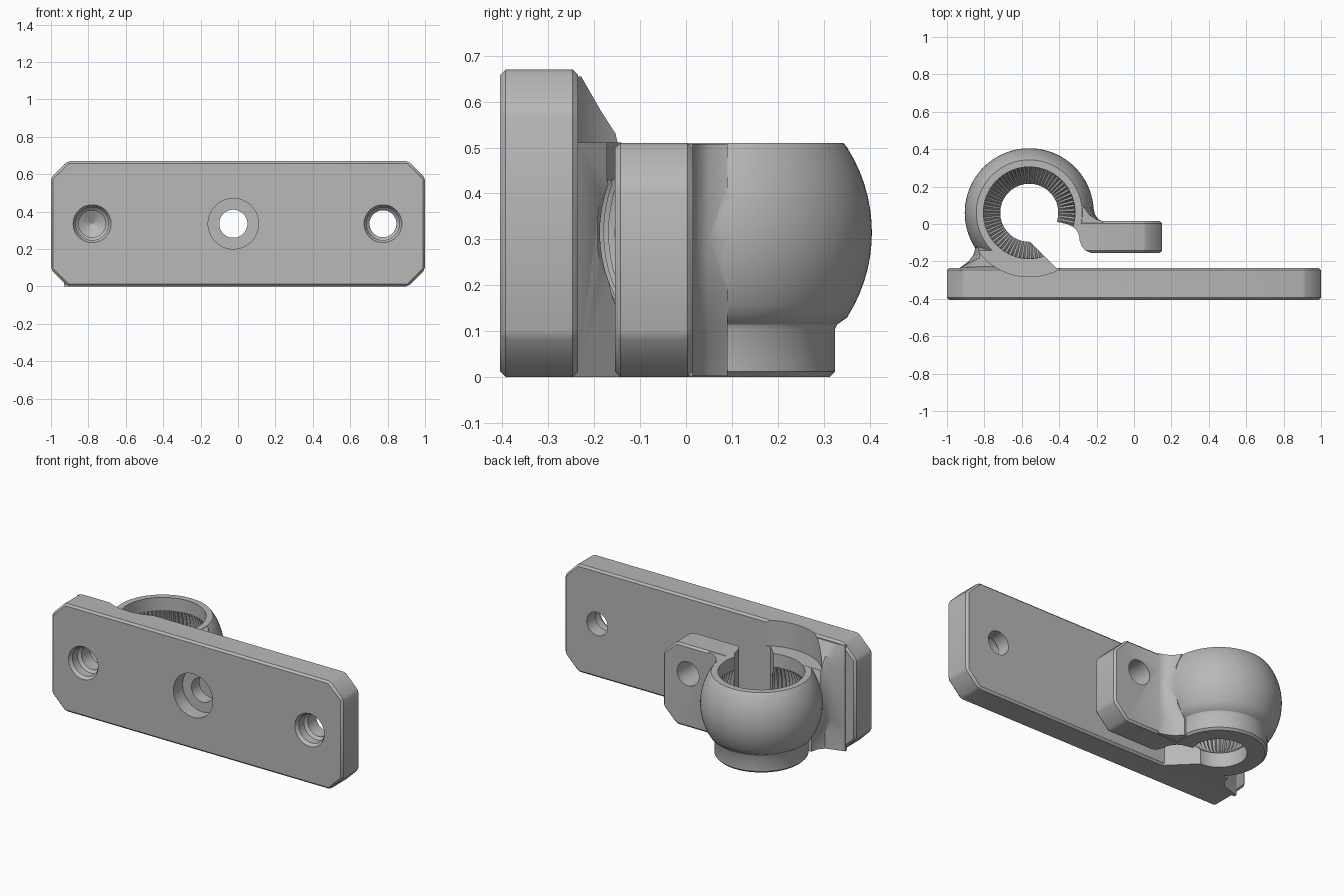
import bpy, bmesh, math
from mathutils import Vector, Matrix

cube = bpy.data.objects.get("Cube")
if cube:
    bpy.data.objects.remove(cube, do_unlink=True)

grey = bpy.data.materials.new("plain_grey")
grey.use_nodes = True
GREY = (0.48, 0.48, 0.48, 1)
grey.diffuse_color = GREY
grey.node_tree.nodes["Principled BSDF"].inputs["Base Color"].default_value = GREY

CX, CY, CZ = -0.56, 0.06, 0.315   # centre of the ball-shaped ring
TOP = 0.51                        # height of ring and arm
BACK = -0.235                     # rear face of the plate


def make(name, bm):
    bmesh.ops.recalc_face_normals(bm, faces=bm.faces)
    me = bpy.data.meshes.new(name)
    bm.to_mesh(me)
    bm.free()
    me.materials.append(grey)
    ob = bpy.data.objects.new(name, me)
    bpy.context.collection.objects.link(ob)
    return ob


def skin(name, loops):
    """Closed solid through a stack of loops with equal point counts."""
    bm = bmesh.new()
    rings = [[bm.verts.new(p) for p in loop] for loop in loops]
    n = len(rings[0])
    for a, b in zip(rings, rings[1:]):
        for i in range(n):
            j = (i + 1) % n
            bm.faces.new((a[i], a[j], b[j], b[i]))
    bm.faces.new(rings[0])
    bm.faces.new(rings[-1])
    return make(name, bm)


def lathe(name, profile, centre, seg=96, axis="Z", rib=0.0):
    """Revolve (radius, height, ribbed) rows; ribs pull in alternate points."""
    loops = []
    turn = Matrix.Rotation(-math.pi / 2, 3, "X") if axis == "Y" else Matrix.Identity(3)
    for r, h, ribbed in profile:
        loop = []
        for i in range(seg):
            rr = r * (1 - rib) if ribbed and i % 2 else r
            a = math.tau * i / seg
            p = turn @ Vector((rr * math.cos(a), rr * math.sin(a), h))
            loop.append(p + Vector(centre))
        loops.append(loop)
    return skin(name, loops)


def apply_mod(ob, mod):
    bpy.ops.object.select_all(action="DESELECT")
    bpy.context.view_layer.objects.active = ob
    ob.select_set(True)
    bpy.ops.object.modifier_apply(modifier=mod.name)


def combine(ob, other, op):
    mod = ob.modifiers.new("join", "BOOLEAN")
    mod.operation, mod.solver, mod.object = op, "EXACT", other
    apply_mod(ob, mod)
    bpy.data.objects.remove(other, do_unlink=True)


def cut_corner_slab(name, x0, x1, y0, y1, h, left, right, c=0.09):
    """Upright slab with optional cut corners and a small edge bevel."""
    pts = []
    pts += [(x0 + c, 0), (x0, c)] if left else [(x0, 0)]
    pts += [(x0, h - c), (x0 + c, h)] if left else [(x0, h)]
    pts += [(x1 - c, h), (x1, h - c)] if right else [(x1, h)]
    pts += [(x1, c), (x1 - c, 0)] if right else [(x1, 0)]
    ob = skin(name, [[(x, y, z) for x, z in pts] for y in (y0, y1)])
    mod = ob.modifiers.new("edge", "BEVEL")
    mod.width, mod.segments = 0.012, 1
    mod.limit_method = "ANGLE"
    apply_mod(ob, mod)
    return ob


# Ball-shaped ring standing on a short collar
R = 0.345
profile = [(0.253, 0, 0), (0.265, 0.012, 0), (0.265, 0.105, 0), (0.27, 0.115, 0)]
for i in range(15):
    z = 0.13 + i * (0.5 - 0.13) / 14
    profile.append((math.sqrt(R * R - (z - CZ) ** 2), z, 0))
profile.append((0.283, TOP, 0))
clamp = lathe("clamp_ring", profile, (CX, CY, 0))

# Flared web that blends the ring into the plate
web = [(-0.93, -0.25), (-0.93, -0.234), (-0.885, -0.2), (-0.858, -0.165),
       (-0.847, -0.12), (-0.36, -0.12), (-0.36, -0.25)]
levels = []
for z, shift, ymax in ((0, 0.07, -0.12), (0.1, 0.07, -0.12), (0.2, 0.02, -0.12), (0.315, 0, -0.12),
                       (0.42, 0.01, -0.12), (0.51, 0.02, -0.14), (0.58, 0.02, -0.185),
                       (0.655, 0.01, -0.228)):
    levels.append([(x + (shift if 1 < i < 5 else 0), min(y, ymax - 0.0005 * (5 - min(i, 5))), z)
                   for i, (x, y) in enumerate(web)])
combine(clamp, skin("web", levels), "UNION")

# Clamping arm with a rounded root
arm = cut_corner_slab("arm", -0.36, 0.15, -0.155, 0.015, TOP, False, True)
combine(clamp, arm, "UNION")
root = [(-0.3, -0.05), (-0.165, -0.05), (-0.165, 0.014), (-0.19, 0.025),
        (-0.208, 0.05), (-0.218, 0.09), (-0.3, 0.09)]
levels = []
for z, shift in ((0.002, 0.07), (0.1, 0.07), (0.18, 0.02), (0.3, 0), (0.42, 0.01), (0.508, 0.05)):
    levels.append([(x - (shift if i > 2 else 0) * min(1, (y - 0.01) * 16), y, z)
                   for i, (x, y) in enumerate(root)])
combine(clamp, skin("arm_root", levels), "UNION")

# Ribbed spherical socket with a plain bore below and a wide mouth above
rows = [(0.155, -0.05, 0), (0.155, 0.09, 0)]
for i in range(13):
    z = 0.1 + i * 0.32 / 12
    rows.append((math.sqrt(0.275 ** 2 - (z - CZ) ** 2), z, 1))
rows += [(0.245, 0.43, 0), (0.245, 0.6, 0)]
combine(clamp, lathe("socket", rows, (CX, CY, 0), seg=136, rib=0.05), "DIFFERENCE")

# Slot that opens the ring between arm and plate
slot = [(-0.6, -0.052), (-0.35, -0.302), (0.3, -0.302), (0.3, -0.157), (-0.225, -0.157),
        (-0.26, -0.142), (-0.279, -0.12), (-0.29, -0.09), (-0.294, -0.06), (-0.305, -0.037),
        (-0.325, -0.016), (-0.353, -0.002), (-0.406, 0.01), (-0.5, 0.012)]
combine(clamp, skin("slot", [[(x, y, z) for x, y in slot] for z in (-0.1, 0.9)]), "DIFFERENCE")

# Mounting plate
plate = cut_corner_slab("mounting_bracket", -1, 1, -0.405, BACK, 0.67, True, True)
combine(plate, clamp, "UNION")

# Round clearance above the ring
combine(plate, lathe("clearance", [(0.342, TOP + 0.001, 0), (0.342, 0.8, 0)], (CX, CY, 0)),
        "DIFFERENCE")

# Screw holes: blind with a drill tip, clamp bolt with counterbore, and through
entry = [(0.105, -0.01, 0), (0.1, 0.004, 0), (0.088, 0.02, 0), (0.088, 0.07, 0), (0.072, 0.085, 0)]
blind = entry + [(0.072, 0.17, 0), (0.002, 0.21, 0)]
through = entry + [(0.072, 0.3, 0)]
bolt = [(0.135, -0.01, 0), (0.135, 0.09, 0), (0.075, 0.091, 0), (0.075, 0.6, 0)]
for x, hole in ((-0.78, blind), (-0.025, bolt), (0.775, through)):
    combine(plate, lathe("hole", hole, (x, -0.405, 0.335), seg=48, axis="Y"), "DIFFERENCE")

bpy.ops.object.select_all(action="DESELECT")
plate.select_set(True)
bpy.context.view_layer.objects.active = plate
bpy.ops.object.shade_smooth_by_angle(angle=math.radians(28))
